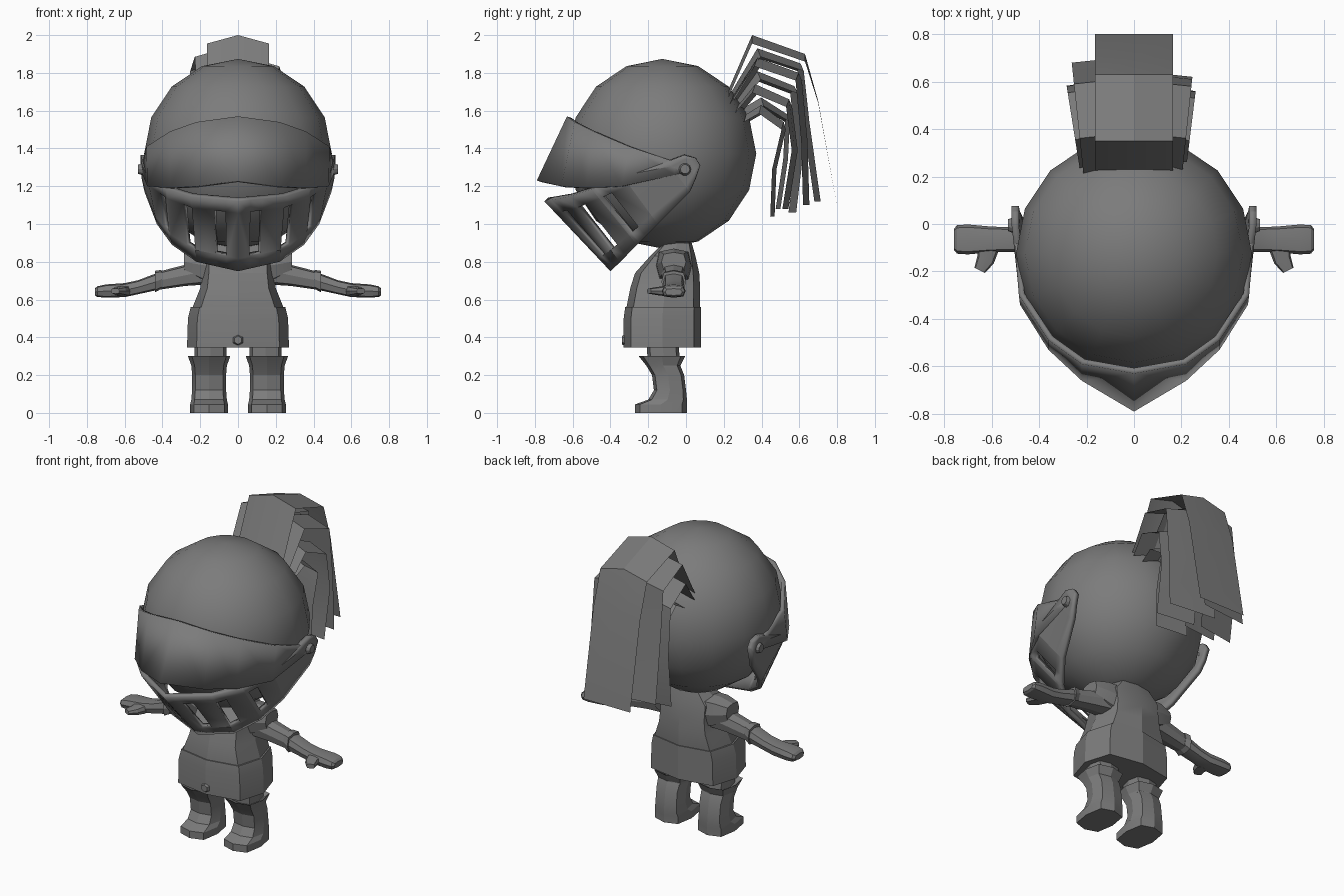
import bpy, bmesh, math
from mathutils import Vector, Matrix

if "Cube" in bpy.data.objects:
    bpy.data.objects.remove(bpy.data.objects["Cube"])

steel = bpy.data.materials.new("steel_grey")
steel.use_nodes = True
GREY = (0.2, 0.2, 0.2, 1)
steel.diffuse_color = GREY
steel.node_tree.nodes["Principled BSDF"].inputs["Base Color"].default_value = GREY


def finish(name, bm, recalc=True, mirror=False, thickness=0, angle=20):
    if recalc:
        bmesh.ops.recalc_face_normals(bm, faces=bm.faces[:])
    mesh = bpy.data.meshes.new(name)
    bm.to_mesh(mesh)
    bm.free()
    mesh.materials.append(steel)
    obj = bpy.data.objects.new(name, mesh)
    bpy.context.collection.objects.link(obj)
    bpy.ops.object.select_all(action='DESELECT')
    obj.select_set(True)
    bpy.context.view_layer.objects.active = obj
    bpy.ops.object.shade_smooth_by_angle(angle=math.radians(angle))
    if mirror:
        obj.modifiers.new("mirror", 'MIRROR')
    if thickness:
        mod = obj.modifiers.new("thickness", 'SOLIDIFY')
        mod.thickness = thickness
        mod.offset = -1


def grid(bm, rows, closed=False, skip=lambda r, c: False):
    """Skin rows of points; closed rows become a capped tube."""
    vs = [[bm.verts.new(p) for p in row] for row in rows]
    n = len(rows[0])
    for r in range(len(rows) - 1):
        for c in range(n if closed else n - 1):
            d = (c + 1) % n
            if not skip(r, c):
                bm.faces.new((vs[r][c], vs[r + 1][c], vs[r + 1][d], vs[r][d]))
    if closed:
        bm.faces.new(vs[0])
        bm.faces.new(vs[-1][::-1])


def ring(hu, hv, power=0.6, n=8):
    """Boxy ring with corners on both axes."""
    def boxy(t):
        return math.copysign(abs(t) ** power, t) if abs(t) > 1e-6 else 0
    return [(hu * boxy(math.cos(math.tau * i / n)), hv * boxy(math.sin(math.tau * i / n)))
            for i in range(n)]


def upright(rings, cx=0):
    """Sections given as z, front, back, half width."""
    return [[(cx + u, (f + b) / 2 + v, z) for u, v in ring(w, (b - f) / 2)]
            for z, f, b, w in rings]


def sideways(rings, side, cy=-0.065):
    """Sections given as x, centre z, half height, half depth."""
    return [[(side * x, cy + u, zc + v) for u, v in ring(hy, hz)]
            for x, zc, hz, hy in rings]


def tube(name, rows):
    bm = bmesh.new()
    grid(bm, rows, closed=True)
    finish(name, bm)


# Helmet dome
bm = bmesh.new()
bmesh.ops.create_uvsphere(bm, u_segments=16, v_segments=8, radius=0.502,
                          matrix=Matrix.Translation((0, -0.125, 1.372))
                          @ Matrix.Diagonal((0.99, 0.99, 1, 1)))
finish("helmet_dome", bm, angle=60)

# Raised brow visor
brow_top = [(0, -.63, 1.57), (.22, -.59, 1.54), (.36, -.49, 1.49),
            (.485, -.3, 1.41), (.505, -.06, 1.33), (.505, .02, 1.3)]
brow_low = [(0, -.79, 1.23), (.22, -.66, 1.2), (.36, -.53, 1.19),
            (.48, -.34, 1.2), (.505, -.06, 1.26), (.505, .02, 1.28)]
bm = bmesh.new()
grid(bm, [brow_top, brow_low])
finish("brow_visor", bm, recalc=False, mirror=True, thickness=0.025, angle=3)

# Slotted face guard
guard_top = [(0, -.75, 1.12), (.25, -.62, 1.145), (.38, -.5, 1.185),
             (.48, -.33, 1.245), (.505, -.1, 1.33), (.515, -.01, 1.365), (.515, .05, 1.35)]
guard_low = [(0, -.4, .75), (.22, -.35, .8), (.35, -.26, .89),
             (.43, -.15, 1.0), (.495, .02, 1.17), (.51, .05, 1.24), (.515, .075, 1.31)]


def along(path, t):
    i = min(int(t), len(path) - 2)
    return Vector(path[i]).lerp(Vector(path[i + 1]), t - i)


stations = [0, .27, .52, 1, 1.36, 2, 2.12, 2.42, 3, 4, 5, 6]
rows = [[along(guard_top, t).lerp(along(guard_low, t), v) for t in stations]
        for v in (0, .17, .82, 1)]
bm = bmesh.new()
grid(bm, rows, skip=lambda r, c: r == 1 and c in (1, 3, 6))
finish("face_guard", bm, recalc=False, mirror=True, thickness=0.03, angle=3)

# Visor pivots
for side, label in ((1, "left"), (-1, "right")):
    bm = bmesh.new()
    bmesh.ops.create_cone(bm, cap_ends=True, segments=10, radius1=0.036, radius2=0.025,
                          depth=0.03, matrix=Matrix.Translation((side * 0.515, -0.005, 1.29))
                          @ Matrix.Rotation(side * math.pi / 2, 4, 'Y'))
    finish(label + "_visor_pivot", bm)

# Plume: crowned ribbons, each a side profile with a sideways shift and twist
ribbons = [
    ([(.22, 1.7), (.35, 2.0), (.63, 1.9), (.7, 1.65), (.8, 1.09)], 0, 0, .165),
    ([(.23, 1.68), (.38, 1.93), (.61, 1.85), (.64, 1.55), (.7, 1.12)], -.03, 6, .16),
    ([(.24, 1.66), (.38, 1.88), (.6, 1.8), (.63, 1.45), (.64, 1.1)], .02, -6, .16),
    ([(.26, 1.65), (.38, 1.81), (.58, 1.73), (.61, 1.4), (.57, 1.06)], -.06, 9, .13),
    ([(.28, 1.63), (.37, 1.74), (.55, 1.66), (.58, 1.4), (.53, 1.08)], .06, -7, .13),
    ([(.3, 1.61), (.4, 1.67), (.54, 1.58), (.53, 1.35), (.49, 1.08)], -.04, 6, .12),
    ([(.32, 1.58), (.4, 1.63), (.52, 1.54), (.47, 1.3), (.46, 1.04)], .05, -6, .11)]
for k, (path, shift, twist, half) in enumerate(ribbons):
    bm = bmesh.new()
    drops = (.04, .045, .04, .01, 0)
    spin = Matrix.Rotation(math.radians(twist), 4, 'Z')
    grid(bm, [[spin @ Vector((u * half, y, z - d * abs(u))) + Vector((shift, 0, 0))
               for u in (-1, 0, 1)] for (y, z), d in zip(path, drops)])
    finish("plume_ribbon_%d" % (k + 1), bm, recalc=False)

# Tunic, neck and buckle
tube("tunic_chest", upright([(.5, -.315, .065, .245), (.56, -.315, .075, .24),
                             (.66, -.295, .075, .2), (.74, -.27, .07, .19),
                             (.83, -.19, .05, .19), (.9, -.12, .03, .12)]))
tube("tunic_skirt", upright([(.345, -.33, .08, .27), (.5, -.33, .08, .265),
                             (.56, -.322, .08, .25)]))
tube("neck", upright([(.84, -.13, .03, .1), (.95, -.13, .03, .1)]))
bm = bmesh.new()
bmesh.ops.create_cone(bm, cap_ends=True, segments=6, radius1=0.033, radius2=0.022, depth=0.02,
                      matrix=Matrix.Translation((0, -0.33, 0.385))
                      @ Matrix.Rotation(math.pi / 2, 4, 'X'))
finish("buckle", bm)

for side, label in ((1, "left_"), (-1, "right_")):
    # Arm
    tube(label + "shoulder", sideways([(.1, .77, .1, .1), (.2, .785, .085, .09),
                                       (.285, .8, .05, .065)], side))
    tube(label + "sleeve", sideways([(.16, .755, .075, .075), (.28, .728, .056, .06),
                                     (.42, .7, .048, .05)], side))
    tube(label + "cuff", sideways([(.405, .707, .05, .055), (.44, .695, .057, .065)], side))
    tube(label + "glove", sideways([(.43, .695, .045, .055), (.53, .665, .037, .052),
                                    (.6, .65, .037, .054), (.7, .645, .035, .063),
                                    (.745, .642, .028, .06), (.758, .64, .018, .045)], side))
    bm = bmesh.new()
    spots = [(.615, -.09, .045), (.625, -.15, .034), (.65, -.195, .022)]
    grid(bm, [[(side * (x + u), y + u * .5, .645 + v) for u, v in ring(h, h * .65)]
              for x, y, h in spots], closed=True)
    finish(label + "thumb", bm)
    # Leg
    tube(label + "thigh", upright([(.24, -.2, -.03, .085), (.38, -.21, -.04, .085)],
                                  side * .145))
    tube(label + "boot", upright([(0, -.27, .005, .1), (.045, -.27, .005, .1),
                                  (.07, -.2, .005, .094), (.12, -.17, 0, .09),
                                  (.2, -.18, -.01, .09), (.25, -.21, -.03, .094),
                                  (.3, -.25, -.005, .112), (.28, -.2, -.04, .085)],
                                 side * .153))
